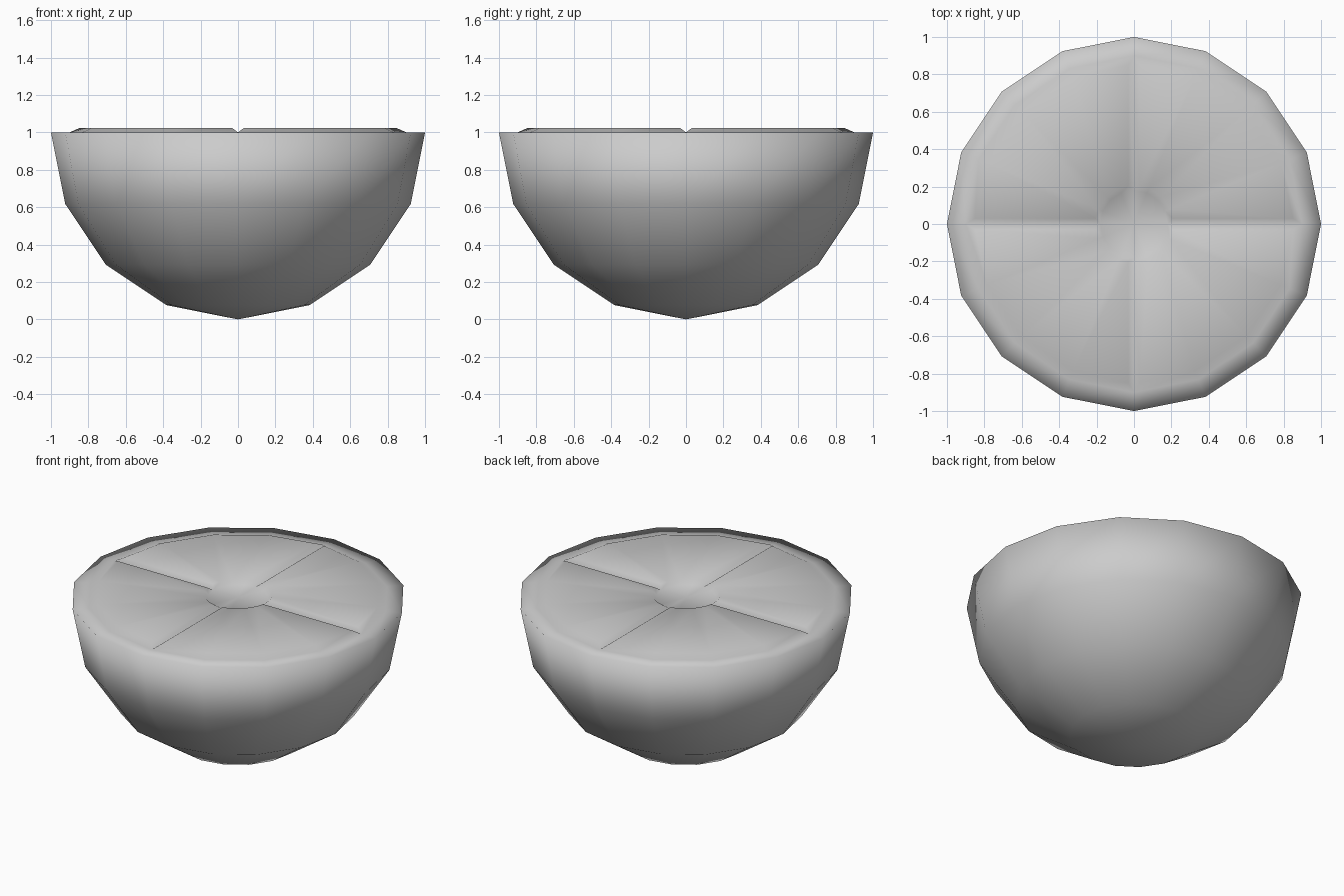
import bpy, bmesh
from math import sin, cos, pi

if "Cube" in bpy.data.objects:
    bpy.data.objects.remove(bpy.data.objects["Cube"])

N = 16
bm = bmesh.new()


def ring(r, z):
    return [bm.verts.new((r * cos(2 * pi * i / N), r * sin(2 * pi * i / N), z)) for i in range(N)]


def bridge(a, b):
    for i in range(N):
        j = (i + 1) % N
        bm.faces.new((a[i], a[j], b[j], b[i]))


# Peel: lower half of a 16-sided sphere
rings = [ring(sin(k * pi / 8), 1 - cos(k * pi / 8)) for k in range(1, 5)]
tip = bm.verts.new((0, 0, 0))
for i in range(N):
    bm.faces.new((tip, rings[0][(i + 1) % N], rings[0][i]))
for a, b in zip(rings, rings[1:]):
    bridge(a, b)

# Flat rim and sunken core
outer = ring(0.9, 1.0)
inner = ring(0.18, 1.0)
bridge(rings[-1], outer)
core = bm.verts.new((0, 0, 1.0))
for i in range(N):
    bm.faces.new((core, inner[i], inner[(i + 1) % N]))

# Four raised wedges separated by V grooves along the axes
GAP = 0.03
for q in range(4):
    t = q * pi / 2

    def arc(r):
        pts = []
        for k in range(5):
            x, y = max(r * cos(k * pi / 8), GAP), max(r * sin(k * pi / 8), GAP)
            pts.append(bm.verts.new((x * cos(t) - y * sin(t), x * sin(t) + y * cos(t), 1.022)))
        return pts

    hi, lo = arc(0.85), arc(0.205)
    o = [outer[(4 * q + k) % N] for k in range(5)]
    c = [inner[(4 * q + k) % N] for k in range(5)]
    for k in range(4):
        bm.faces.new((o[k], o[k + 1], hi[k + 1], hi[k]))
        bm.faces.new((hi[k], hi[k + 1], lo[k + 1], lo[k]))
        bm.faces.new((lo[k], lo[k + 1], c[k + 1], c[k]))
    bm.faces.new((c[0], o[0], hi[0], lo[0]))
    bm.faces.new((o[4], c[4], lo[4], hi[4]))

bmesh.ops.recalc_face_normals(bm, faces=bm.faces)
for f in bm.faces:
    f.smooth = True
mesh = bpy.data.meshes.new("fruit_half")
bm.to_mesh(mesh)
bm.free()
bpy.context.collection.objects.link(bpy.data.objects.new("fruit_half", mesh))
